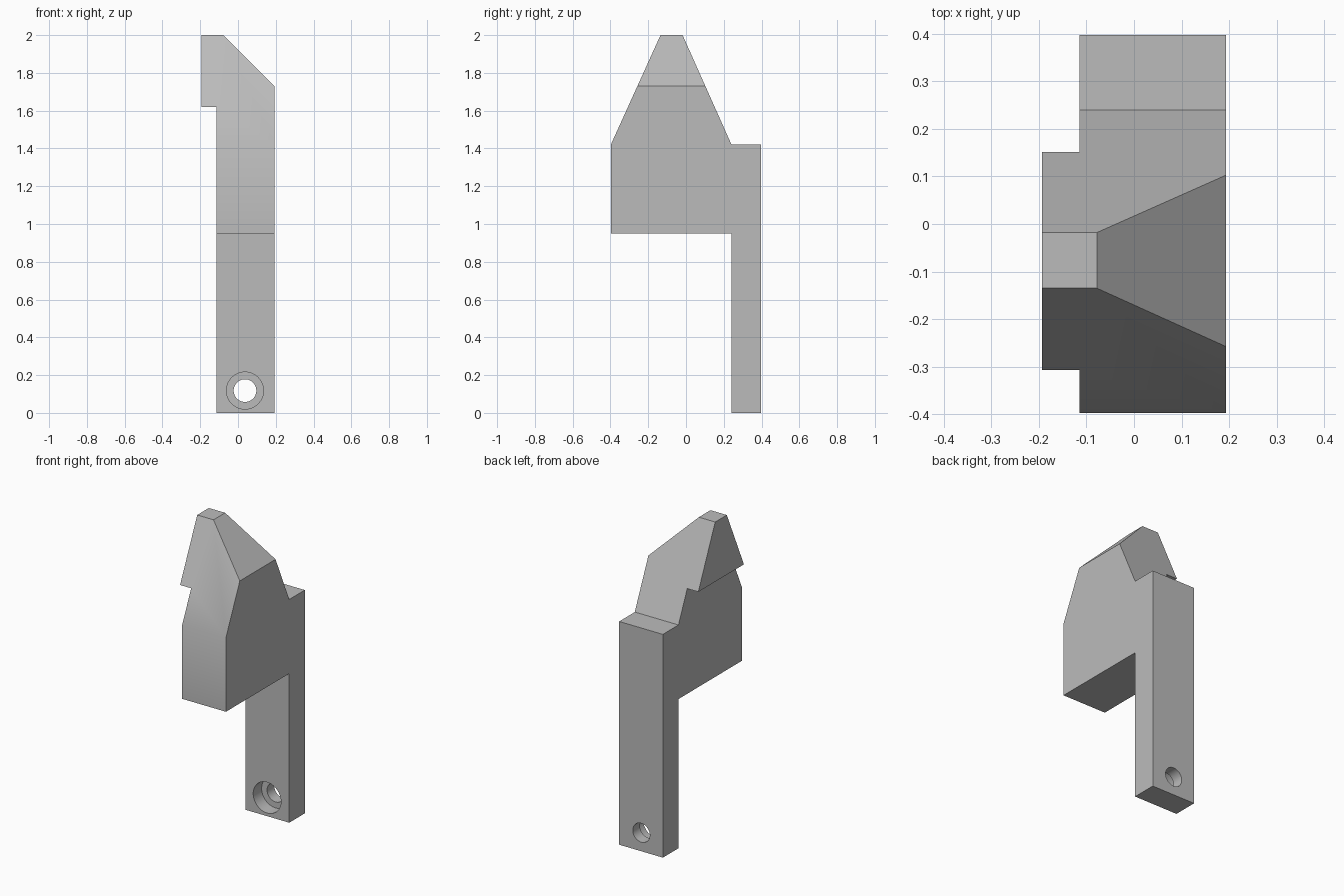
import bpy
import bmesh
from math import radians
from mathutils import Matrix, Vector

if "Cube" in bpy.data.objects:
    bpy.data.objects.remove(bpy.data.objects["Cube"], do_unlink=True)


def add_object(name, bm):
    bmesh.ops.recalc_face_normals(bm, faces=bm.faces)
    mesh = bpy.data.meshes.new(name)
    bm.to_mesh(mesh)
    bm.free()
    obj = bpy.data.objects.new(name, mesh)
    bpy.context.collection.objects.link(obj)
    return obj


def extrude_profile(name, points, direction):
    """Extrude a closed outline along a vector."""
    bm = bmesh.new()
    face = bm.faces.new([bm.verts.new(p) for p in points])
    grown = bmesh.ops.extrude_face_region(bm, geom=[face])["geom"]
    verts = [g for g in grown if isinstance(g, bmesh.types.BMVert)]
    bmesh.ops.translate(bm, verts=verts, vec=Vector(direction))
    return add_object(name, bm)


def hole_cutter(name, radius, y_front, y_back):
    """Cylinder along y through the fixing hole centre."""
    bm = bmesh.new()
    place = (Matrix.Translation((0.037, (y_front + y_back) / 2, 0.118))
             @ Matrix.Rotation(radians(90), 4, "X"))
    bmesh.ops.create_cone(bm, cap_ends=True, segments=64, radius1=radius,
                          radius2=radius, depth=y_back - y_front, matrix=place)
    return add_object(name, bm)


def apply_boolean(target, cutter, operation):
    mod = target.modifiers.new(cutter.name, "BOOLEAN")
    mod.operation = operation
    mod.solver = "EXACT"
    mod.object = cutter
    bpy.context.view_layer.objects.active = target
    bpy.ops.object.modifier_apply(modifier=mod.name)
    bpy.data.objects.remove(cutter, do_unlink=True)


# Side outline: leg at the back, block and tapered tip in front
side = [(-0.397, 0.95), (0.24, 0.95), (0.24, 0), (0.397, 0), (0.397, 1.422),
        (0.24, 1.422), (-0.018, 2), (-0.135, 2), (-0.397, 1.422)]
bracket = extrude_profile("bracket_body", [(-0.5, y, z) for y, z in side], (1, 0, 0))

# Front outline: overhanging lip on one side, sloped shoulder on the other
front = [(-0.115, 0), (0.193, 0), (0.193, 1.73), (-0.078, 2.0),
         (-0.078, 2.1), (-0.193, 2.1), (-0.193, 1.62), (-0.115, 1.62)]
front = [(x, z if z else -0.1) for x, z in front]
envelope = extrude_profile("front_envelope", [(x, -0.6, z) for x, z in front], (0, 1.2, 0))
apply_boolean(bracket, envelope, "INTERSECT")

# Counterbored fixing hole near the foot
apply_boolean(bracket, hole_cutter("through_hole", 0.06, 0.1, 0.5), "DIFFERENCE")
apply_boolean(bracket, hole_cutter("counterbore", 0.098, 0.1, 0.325), "DIFFERENCE")

# Plain grey finish
grey = bpy.data.materials.new("plain_grey")
grey.use_nodes = True
colour = (0.5, 0.5, 0.5, 1)
grey.diffuse_color = colour
grey.node_tree.nodes["Principled BSDF"].inputs["Base Color"].default_value = colour
bracket.data.materials.clear()
bracket.data.materials.append(grey)

bpy.ops.object.select_all(action="DESELECT")
bracket.select_set(True)
bpy.context.view_layer.objects.active = bracket
bpy.ops.object.shade_smooth_by_angle(angle=radians(30))
